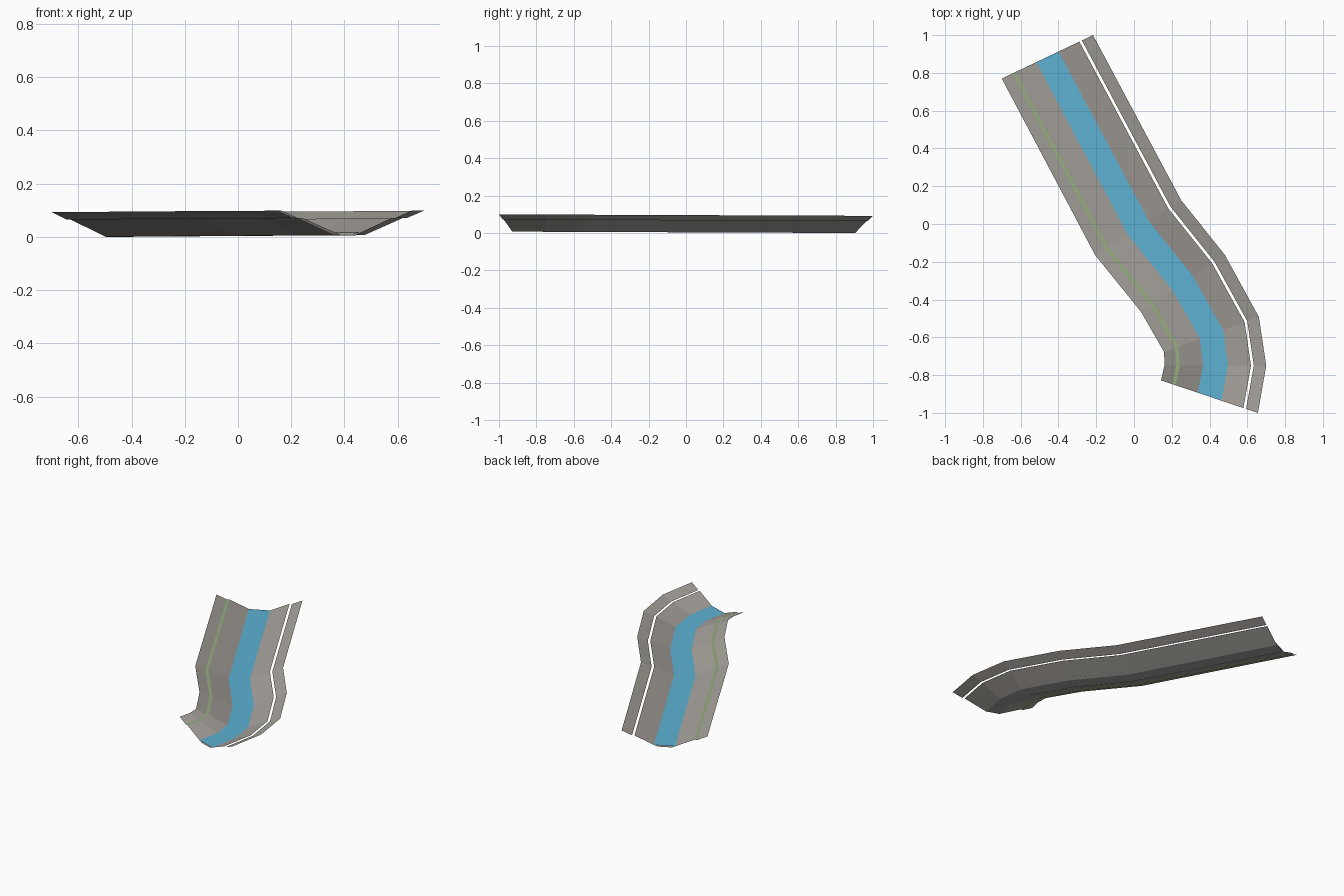
import bpy
from mathutils import Vector

if "Cube" in bpy.data.objects:
    bpy.data.objects.remove(bpy.data.objects["Cube"])

# Bank-to-bank stations along the stream: (left x, left y, right x, right y)
STATIONS = [(-0.70, 0.77, -0.217, 1.0), (-0.206, -0.164, 0.249, 0.127),
            (0.037, -0.465, 0.481, -0.164), (0.159, -0.677, 0.661, -0.492),
            (0.162, -0.746, 0.70, -0.75), (0.143, -0.828, 0.656, -1.0)]


def material(name, rgb):
    m = bpy.data.materials.new(name)
    m.diffuse_color = (*rgb, 1)
    m.use_nodes = True
    m.node_tree.nodes["Principled BSDF"].inputs["Base Color"].default_value = m.diffuse_color
    return m


rock = material("grey rock", (0.38, 0.355, 0.325))
water = material("blue water", (0.11, 0.44, 0.65))
moss = material("moss green", (0.30, 0.42, 0.21))


def strip(name, mat, a, b):
    """Sweep one band of the cross-section; a and b are (fraction across, height)."""
    verts = []
    for lx, ly, rx, ry in STATIONS:
        left, right = Vector((lx, ly)), Vector((rx, ry))
        for t, z in (a, b):
            p = left.lerp(right, t)
            # the bed drops slightly towards the back
            verts.append((p.x, p.y, z + 0.004 * (1 - p.y)))
    faces = [(2 * i, 2 * i + 2, 2 * i + 3, 2 * i + 1) for i in range(len(STATIONS) - 1)]
    me = bpy.data.meshes.new(name)
    me.from_pydata(verts, [], faces)
    me.materials.append(mat)
    ob = bpy.data.objects.new(name, me)
    bpy.context.collection.objects.link(ob)


LEDGE = 0.064
# Left bank, with a level mossy ledge
strip("left_bank_rim", rock, (0, 0.092), (0.116, LEDGE))
strip("moss_ledge", moss, (0.116, LEDGE), (0.15, LEDGE))
strip("left_bank_slope", rock, (0.15, LEDGE), (0.417, 0.0))
# Rocky bed with the water surface just above it
strip("stream_bed", rock, (0.417, 0.0), (0.583, 0.0))
strip("stream_water", water, (0.378, 0.0095), (0.625, 0.0095))
# Right bank, with an open slot where the ledge would be
strip("right_bank_slope", rock, (0.583, 0.0), (0.85, LEDGE))
strip("right_bank_rim", rock, (0.878, LEDGE), (1, 0.092))
